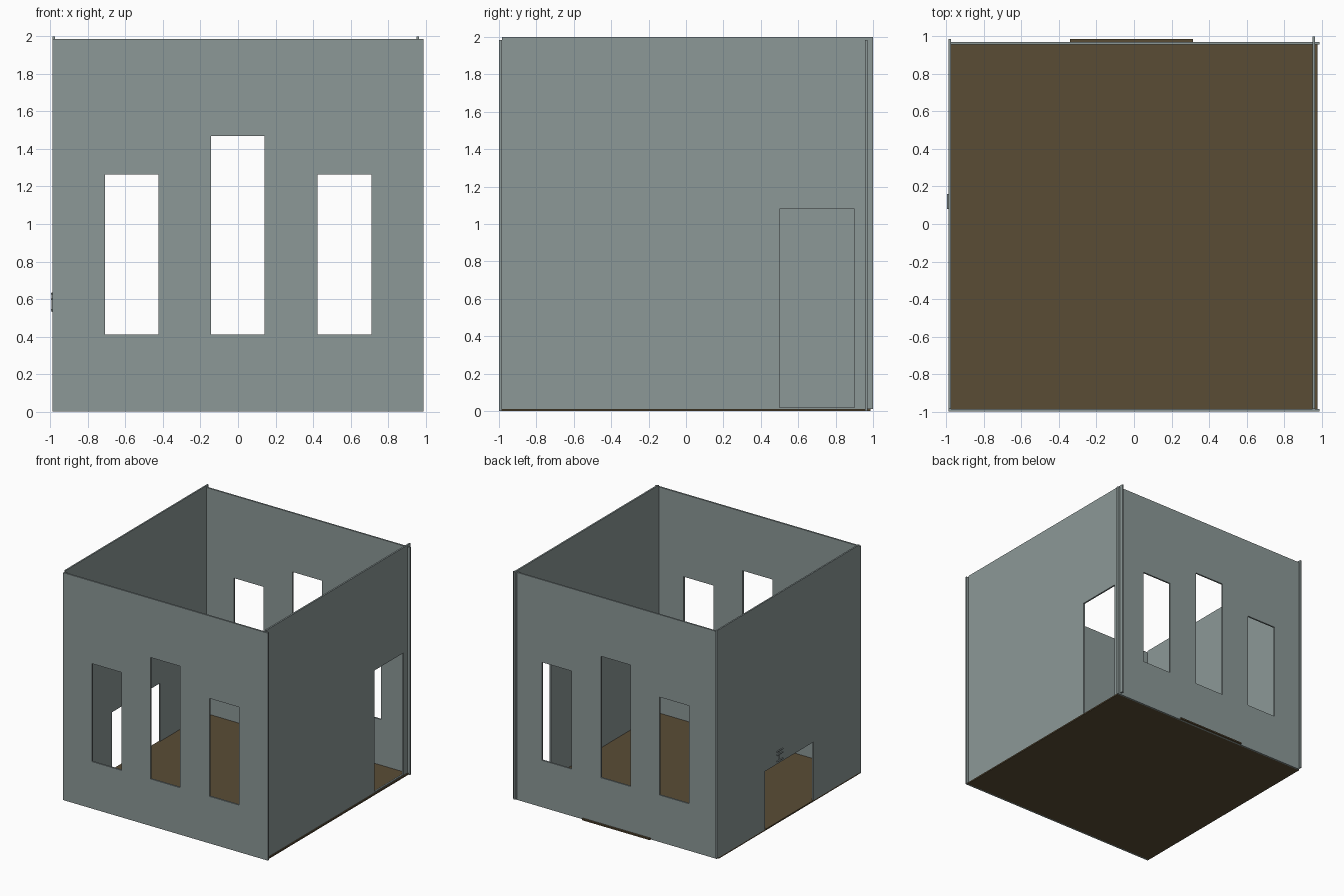
import bpy, bmesh
from mathutils import Vector

if "Cube" in bpy.data.objects:
    bpy.data.objects.remove(bpy.data.objects["Cube"])


def material(name, rgb):
    m = bpy.data.materials.new(name)
    m.diffuse_color = (*rgb, 1.0)
    m.use_nodes = True
    m.node_tree.nodes["Principled BSDF"].inputs["Base Color"].default_value = m.diffuse_color
    return m


GREY = material("wall_grey", (0.262, 0.315, 0.311))
BROWN = material("floor_brown", (0.102, 0.073, 0.036))


def finish(bm, name, mat):
    bmesh.ops.recalc_face_normals(bm, faces=bm.faces)
    mesh = bpy.data.meshes.new(name)
    bm.to_mesh(mesh)
    bm.free()
    mesh.materials.append(mat)
    ob = bpy.data.objects.new(name, mesh)
    bpy.context.collection.objects.link(ob)
    return ob


def box(name, lo, hi, mat):
    bm = bmesh.new()
    bmesh.ops.create_cube(bm, size=1)
    lo, hi = Vector(lo), Vector(hi)
    for v in bm.verts:
        v.co = (lo + hi) / 2 + v.co * (hi - lo)
    return finish(bm, name, mat)


def wall(name, axis, start, end, span, height, holes):
    """Slab across the given axis, with rectangular openings (u0, u1, z0, z1)."""
    us = sorted({*span, *(u for h in holes for u in h[:2])})
    zs = sorted({*height, *(z for h in holes for z in h[2:])})
    bm = bmesh.new()

    def point(u, z):
        return bm.verts.new((start, u, z) if axis == "x" else (u, start, z))

    for u0, u1 in zip(us, us[1:]):
        for z0, z1 in zip(zs, zs[1:]):
            cu, cz = (u0 + u1) / 2, (z0 + z1) / 2
            if not any(a < cu < b and c < cz < d for a, b, c, d in holes):
                bm.faces.new([point(u0, z0), point(u1, z0), point(u1, z1), point(u0, z1)])
    bmesh.ops.remove_doubles(bm, verts=bm.verts, dist=1e-5)
    # Thicken the sheet, keeping the first side as its back
    ret = bmesh.ops.extrude_face_region(bm, geom=bm.faces[:], use_keep_orig=True)
    move = Vector((end - start, 0, 0)) if axis == "x" else Vector((0, end - start, 0))
    moved = [g for g in ret["geom"] if isinstance(g, bmesh.types.BMVert)]
    bmesh.ops.translate(bm, vec=move, verts=moved)
    return finish(bm, name, GREY)


# Floor and the thin step behind the back wall
FLOOR = 0.012
box("floor", (-0.987, -0.985, 0), (0.977, 0.956, FLOOR), BROWN)
box("back_step", (-0.34, 0.97, 0), (0.315, 0.987, FLOOR), BROWN)

# Front and back walls with three windows, the middle one taller
windows = [(-0.71, -0.425, 0.41, 1.265), (-0.145, 0.142, 0.41, 1.47),
           (0.425, 0.712, 0.41, 1.265)]
wall("front_wall", "y", -1.0, -0.985, (-0.988, 0.99), (0, 1.985), windows)
wall("back_wall", "y", 0.956, 0.97, (-0.975, 0.99), (0, 1.985), windows)

# Side walls: a tall doorway on the right, a low wide opening on the left
wall("right_wall", "x", 0.952, 0.966, (-0.985, 1.0), (FLOOR, 2.0),
     [(0.5, 0.9, 0.02, 1.08)])
wall("left_wall", "x", -0.988, -0.975, (-0.985, 0.985), (FLOOR, 2.0),
     [(-0.345, 0.32, FLOOR, 0.52)])

# Small bracket above the low opening
box("bracket_post", (-0.993, 0.115, 0.53), (-0.988, 0.127, 0.635), GREY)
for i, z in enumerate((0.54, 0.595, 0.625)):
    box(f"bracket_bar_{i + 1}", (-0.997, 0.08, z), (-0.988, 0.16, z + 0.008), GREY)
